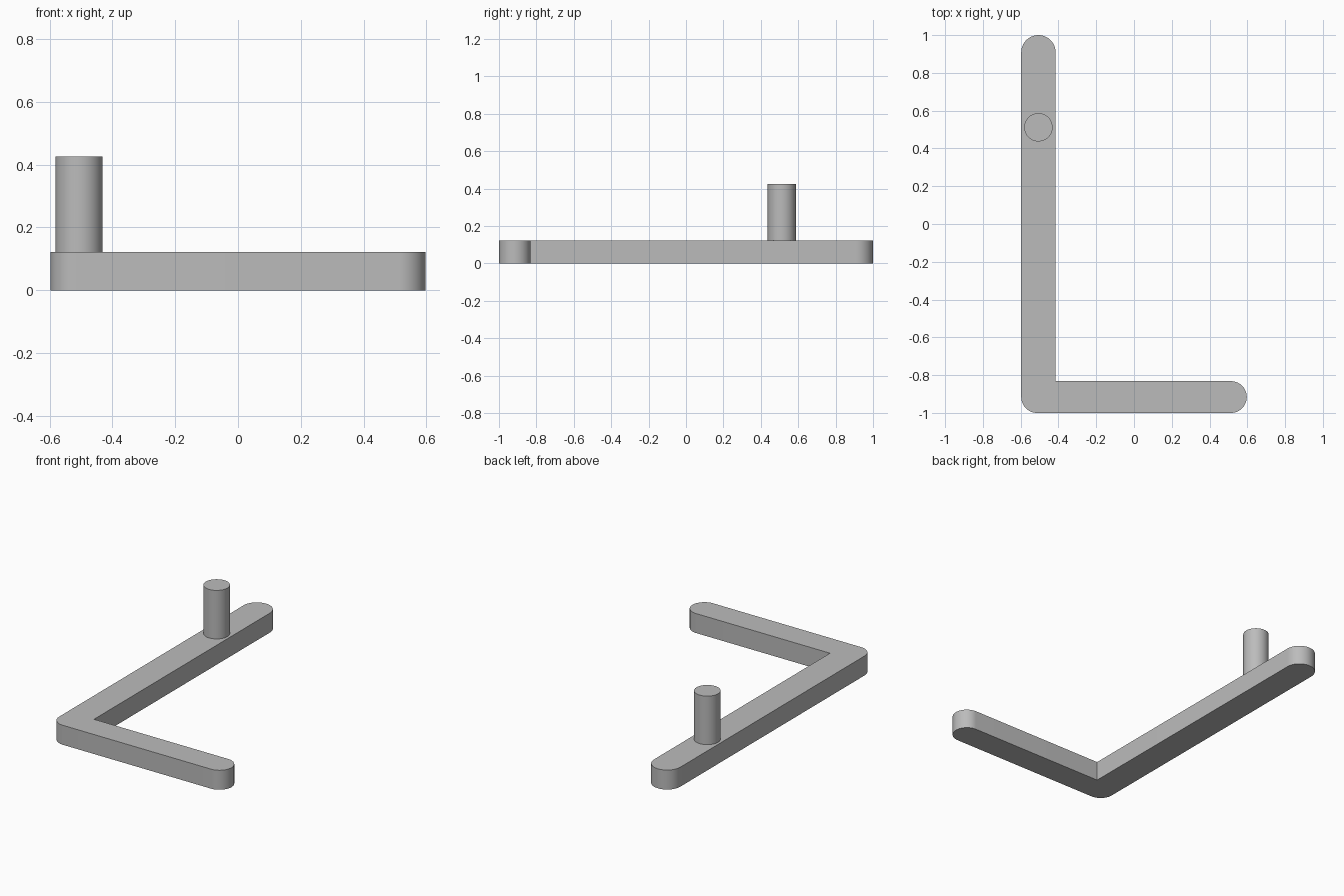
import bpy, bmesh, math

cube = bpy.data.objects.get("Cube")
if cube:
    bpy.data.objects.remove(cube, do_unlink=True)

grey = bpy.data.materials.new("plain grey")
grey.use_nodes = True
colour = (0.5, 0.5, 0.5, 1)
grey.diffuse_color = colour
grey.node_tree.nodes["Principled BSDF"].inputs["Base Color"].default_value = colour

HEIGHT = 0.122
LEFT, RIGHT, INNER_X = -0.597, 0.597, -0.415
FRONT, BACK, INNER_Y = -1.0, 1.0, -0.832


def arc(cx, cy, radius, start, end, steps):
    """Points on a circular arc, angles in degrees."""
    angles = [math.radians(start + (end - start) * i / steps) for i in range(steps + 1)]
    return [(cx + radius * math.cos(a), cy + radius * math.sin(a)) for a in angles]


def extrude_outline(name, outline, bottom, top):
    """Solid prism from a closed outline."""
    bm = bmesh.new()
    base = bm.faces.new([bm.verts.new((x, y, bottom)) for x, y in outline])
    grown = bmesh.ops.extrude_face_region(bm, geom=[base], use_keep_orig=True)
    raised = [v for v in grown["geom"] if isinstance(v, bmesh.types.BMVert)]
    bmesh.ops.translate(bm, verts=raised, vec=(0, 0, top - bottom))
    bmesh.ops.recalc_face_normals(bm, faces=bm.faces)
    mesh = bpy.data.meshes.new(name)
    bm.to_mesh(mesh)
    bm.free()
    mesh.materials.append(grey)
    obj = bpy.data.objects.new(name, mesh)
    bpy.context.collection.objects.link(obj)
    bpy.ops.object.select_all(action="DESELECT")
    obj.select_set(True)
    bpy.context.view_layer.objects.active = obj
    bpy.ops.object.shade_smooth_by_angle(angle=math.radians(30))
    return obj


# L-shaped bar: rounded arm ends, rounded outer corner, sharp inner corner
long_r = (INNER_X - LEFT) / 2
short_r = (INNER_Y - FRONT) / 2
outline = arc(LEFT + short_r, FRONT + short_r, short_r, 180, 270, 16)
outline += arc(RIGHT - short_r, FRONT + short_r, short_r, -90, 90, 32)
outline += [(INNER_X, INNER_Y)]
outline += arc(LEFT + long_r, BACK - long_r, long_r, 0, 180, 32)
extrude_outline("angled_bar", outline, 0, HEIGHT)

# Upright peg on the long arm
peg = arc(LEFT + long_r, 0.512, 0.075, 0, 360, 64)[:-1]
extrude_outline("upright_peg", peg, HEIGHT, 0.426)
